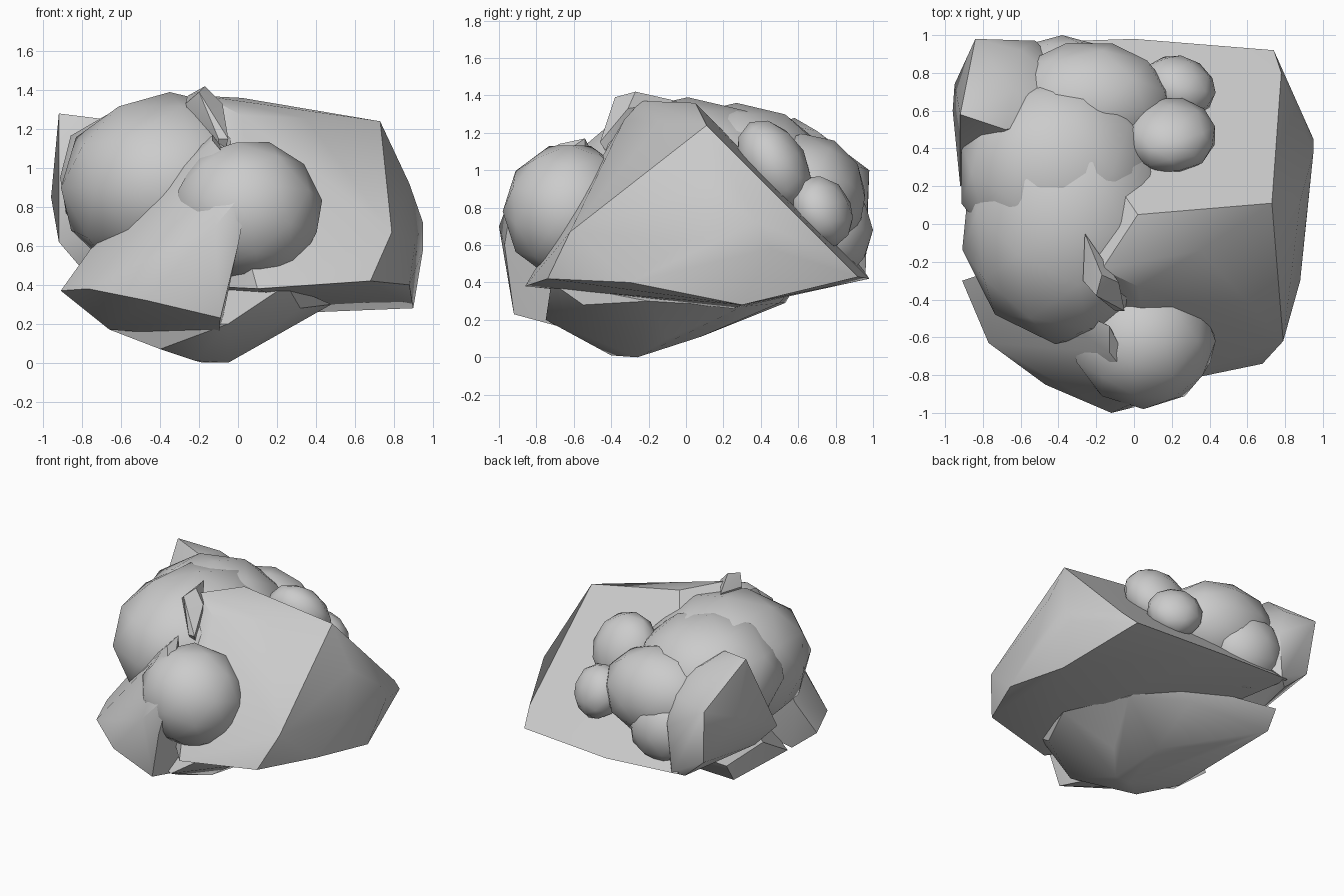
import bpy, bmesh
from mathutils import Vector, Matrix, Euler


def finish(name, bm, angle):
    mesh = bpy.data.meshes.new(name)
    bm.to_mesh(mesh)
    bm.free()
    ob = bpy.data.objects.new(name, mesh)
    bpy.context.collection.objects.link(ob)
    bpy.ops.object.select_all(action='DESELECT')
    ob.select_set(True)
    bpy.context.view_layer.objects.active = ob
    bpy.ops.object.shade_smooth_by_angle(angle=angle)
    return ob


def chunk(name, points, angle=0.55):
    """Faceted stone: convex hull of a few corners."""
    bm = bmesh.new()
    for p in points:
        bm.verts.new(p)
    res = bmesh.ops.convex_hull(bm, input=bm.verts[:])
    junk = [v for v in res["geom_interior"] if isinstance(v, bmesh.types.BMVert)]
    bmesh.ops.delete(bm, geom=junk, context='VERTS')
    bmesh.ops.recalc_face_normals(bm, faces=bm.faces[:])
    return finish(name, bm, angle)


def lobe(name, centre, radii, rot=(0, 0, 0)):
    """Rounded stone: low-poly stretched ball."""
    bm = bmesh.new()
    m = Matrix.LocRotScale(Vector(centre), Euler(rot), Vector(radii))
    bmesh.ops.create_icosphere(bm, subdivisions=2, radius=1, matrix=m)
    return finish(name, bm, 0.7)


# large tilted block with a bulging right side
chunk("main_block", [
    (0.73, 0.11, 1.24), (-0.17, -0.24, 1.37), (0.02, -0.33, 1.27),
    (0.35, -0.14, 1.255), (0.02, 0.05, 1.36), (0.38, -0.52, 0.88),
    (0.79, -0.62, 0.67), (0.68, -0.74, 0.42), (0.10, -0.86, 0.38),
    (0.74, 0.92, 0.43), (0.78, 0.80, 0.55), (0.0, 0.98, 0.42),
    (-0.60, 0.96, 0.45), (0.90, 0.30, 0.28), (0.40, 0.25, 0.26),
    (0.95, 0.45, 0.58), (0.95, 0.38, 0.72), (0.91, 0.0, 0.62),
    (0.88, 0.12, 0.92), (0.88, -0.30, 0.40), (-0.30, -0.40, 0.4)])

# squared slab at the back left
chunk("back_left_slab", [
    (-0.92, 0.58, 1.28), (-0.84, 0.98, 1.0), (-0.68, 0.50, 1.25),
    (-0.96, 0.60, 0.85), (-0.95, 0.74, 0.90), (-0.92, 0.20, 0.62),
    (-0.80, 0.93, 0.58), (-0.52, 0.97, 0.80), (-0.55, 0.96, 0.45),
    (-0.64, 0.70, 1.21), (-0.62, 0.90, 0.42), (-0.80, 0.30, 0.48),
    (-0.2, 0.6, 0.9), (-0.60, 0.92, 1.02)], 0.7)

# wedge slab at the front left, rising to a ridge
chunk("front_left_slab", [
    (-0.91, -0.30, 0.37), (-0.77, -0.63, 0.38), (-0.47, -0.85, 0.32),
    (-0.12, -1.0, 0.70), (-0.09, -0.92, 0.23), (-0.13, -0.54, 1.17),
    (-0.13, -0.68, 1.14), (0.06, -0.92, 0.91), (0.0, -0.97, 0.60),
    (-0.76, -0.25, 0.58), (-0.66, -0.35, 0.17), (-0.10, -0.55, 0.13),
    (-0.40, -0.45, 0.66)])

# small crest at the top
chunk("top_crest", [
    (-0.17, -0.27, 1.42), (-0.20, -0.38, 1.39), (-0.08, -0.31, 1.33),
    (-0.05, -0.46, 1.15), (-0.27, -0.30, 1.33), (-0.26, -0.05, 1.37),
    (-0.12, -0.30, 0.9), (-0.10, -0.46, 1.15)])

# rounded lobes
lobe("left_lobe", (-0.35, 0.01, 0.90), (0.57, 0.65, 0.49), (0, 0, -0.1))
lobe("upper_lobe", (-0.40, 0.27, 0.95), (0.54, 0.52, 0.41))
lobe("front_lobe", (0.05, -0.62, 0.78), (0.39, 0.36, 0.37), (0, 0.3, 0))
lobe("back_lobe", (-0.24, 0.63, 0.86), (0.45, 0.34, 0.34), (-0.5, 0, 0))
lobe("back_lower_lobe", (-0.38, 0.75, 0.68), (0.30, 0.25, 0.28))
lobe("back_upper_knob", (0.19, 0.47, 1.02), (0.25, 0.18, 0.27), (0.5, 0, 0))
lobe("back_lower_knob", (0.24, 0.73, 0.78), (0.20, 0.15, 0.20), (0.4, 0, -0.4))

# rounded underside
chunk("underside_lobe", [
    (-0.22, -0.40, 0.01), (-0.05, -0.26, 0.0), (-0.18, -0.26, 0.0),
    (-0.40, -0.45, 0.07), (-0.20, -0.55, 0.11), (-0.66, -0.30, 0.17),
    (-0.55, 0.0, 0.17), (0.10, -0.10, 0.10), (-0.15, 0.08, 0.11),
    (0.35, -0.10, 0.25), (0.32, -0.55, 0.28), (-0.05, -0.75, 0.20),
    (-0.10, 0.50, 0.29), (-0.78, 0.53, 0.29), (-0.55, 0.30, 0.20),
    (-0.80, 0.20, 0.46), (-0.74, 0.0, 0.30), (-0.78, 0.62, 0.43),
    (0.1, 0.5, 0.4), (0.25, -0.72, 0.4), (0.48, -0.2, 0.30), (0.3, 0.3, 0.27)],
    0.7)
